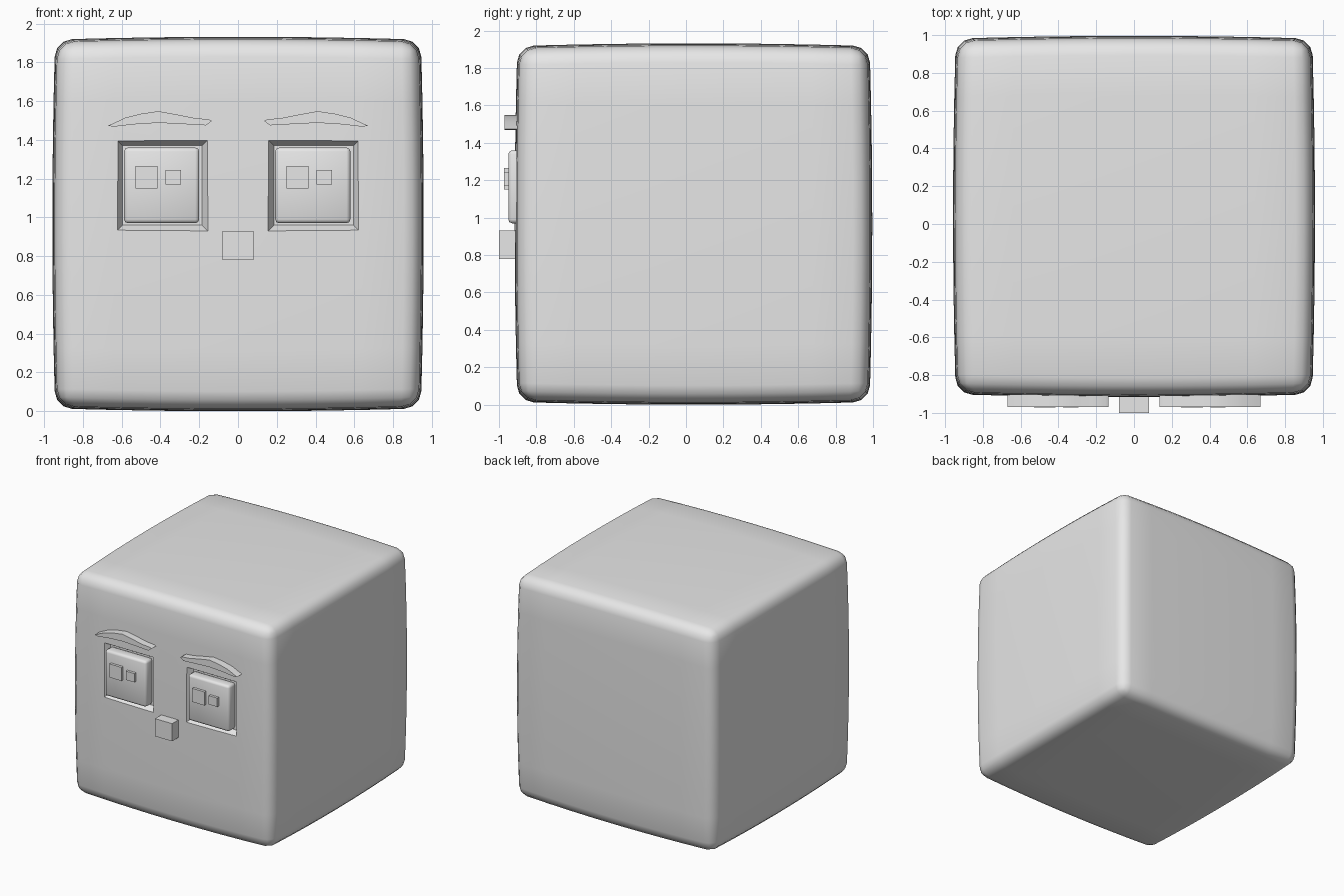
import bpy, bmesh, math
from mathutils import Vector

if "Cube" in bpy.data.objects:
    bpy.data.objects.remove(bpy.data.objects["Cube"])

grey = bpy.data.materials.new("plain_grey")
grey.diffuse_color = (0.8, 0.8, 0.8, 1)
grey.use_nodes = True
grey.node_tree.nodes["Principled BSDF"].inputs["Base Color"].default_value = grey.diffuse_color


def add_object(name, bm):
    bmesh.ops.recalc_face_normals(bm, faces=bm.faces)
    mesh = bpy.data.meshes.new(name)
    bm.to_mesh(mesh)
    bm.free()
    mesh.materials.append(grey)
    ob = bpy.data.objects.new(name, mesh)
    bpy.context.collection.objects.link(ob)
    return ob


def smooth(ob, degrees):
    bpy.ops.object.select_all(action='DESELECT')
    ob.select_set(True)
    bpy.context.view_layer.objects.active = ob
    bpy.ops.object.shade_smooth_by_angle(angle=math.radians(degrees))


def box(name, x, y, z, bevel=0.0):
    """Box from (min, max) ranges; bevel rounds the front rim and corners."""
    bm = bmesh.new()
    bmesh.ops.create_cube(bm, size=1)
    for v in bm.verts:
        v.co = [(a + b) / 2 + c * (b - a) for c, (a, b) in zip(v.co, (x, y, z))]
    if bevel:
        bmesh.ops.bevel(bm, geom=bm.edges[:], offset=bevel, segments=2,
                        profile=0.5, affect='EDGES')
    return add_object(name, bm)


def prism(name, outline, y0, y1):
    """Extrude an x-z outline from y0 to y1."""
    bm = bmesh.new()
    face = bm.faces.new([bm.verts.new((px, y0, pz)) for px, pz in outline])
    out = bmesh.ops.extrude_face_region(bm, geom=[face])["geom"]
    bmesh.ops.translate(bm, vec=(0, y1 - y0, 0),
                        verts=[v for v in out if isinstance(v, bmesh.types.BMVert)])
    return add_object(name, bm)


# Head: rounded cube with gently bulging sides
half = Vector((0.958, 0.956, 0.966))
centre = Vector((0, 0.04, 0.966))
bm = bmesh.new()
bmesh.ops.create_cube(bm, size=2)
for v in bm.verts:
    v.co = [c * h for c, h in zip(v.co, half)]
bmesh.ops.bevel(bm, geom=bm.edges[:], offset=0.09, segments=3, profile=0.5,
                affect='EDGES')
long_edges = [e for e in bm.edges if e.calc_length() > 1]
bmesh.ops.subdivide_edges(bm, edges=long_edges, cuts=7, use_grid_fill=True)
for v in bm.verts:
    u = [c / h for c, h in zip(v.co, half)]
    sq = [c * c for c in u]
    v.co = [centre[i] + half[i] * u[i] * (1 - 0.015 * (sum(sq) - sq[i]))
            for i in range(3)]
head = add_object("head", bm)

# Eye sockets: shallow recesses with sloping rims
for side in (-1, 1):
    bm = bmesh.new()
    bmesh.ops.create_cube(bm, size=1)
    for v in bm.verts:
        front = v.co.y < 0
        size = 0.52 if front else 0.41
        v.co = (side * 0.39 + v.co.x * size, -0.96 if front else -0.865,
                1.165 + v.co.z * size)
    cutter = add_object("socket_cutter", bm)
    cutter.hide_render = True
    mod = head.modifiers.new("socket", 'BOOLEAN')
    mod.operation = 'DIFFERENCE'
    mod.solver = 'EXACT'
    mod.object = cutter
    bpy.context.view_layer.objects.active = head
    bpy.ops.object.modifier_apply(modifier=mod.name)
    bpy.data.objects.remove(cutter)
smooth(head, 35)

# Eyes and their raised pupils, the second set a shifted copy of the first
for label, s in (("left", 0.0), ("right", 0.78)):
    eye = box(label + "_eye", (-0.588 + s, -0.2 + s), (-0.95, -0.855), (0.97, 1.36), 0.02)
    smooth(eye, 50)
    box(label + "_large_pupil", (-0.53 + s, -0.415 + s), (-0.972, -0.94), (1.15, 1.265))
    box(label + "_small_pupil", (-0.375 + s, -0.295 + s), (-0.972, -0.94), (1.17, 1.245))

# Eyebrows: mirrored arched slivers
brow = [(0.135, 1.497), (0.165, 1.475), (0.29, 1.482), (0.41, 1.488), (0.54, 1.48),
        (0.64, 1.468), (0.67, 1.473), (0.58, 1.515), (0.5, 1.535), (0.41, 1.548),
        (0.31, 1.53), (0.22, 1.512), (0.15, 1.506)]
for label, side in (("left", -1), ("right", 1)):
    ob = prism(label + "_eyebrow", [(side * x, z) for x, z in brow], -0.97, -0.88)
    smooth(ob, 30)

# Nose
box("nose", (-0.08, 0.08), (-1.0, -0.88), (0.78, 0.93))
